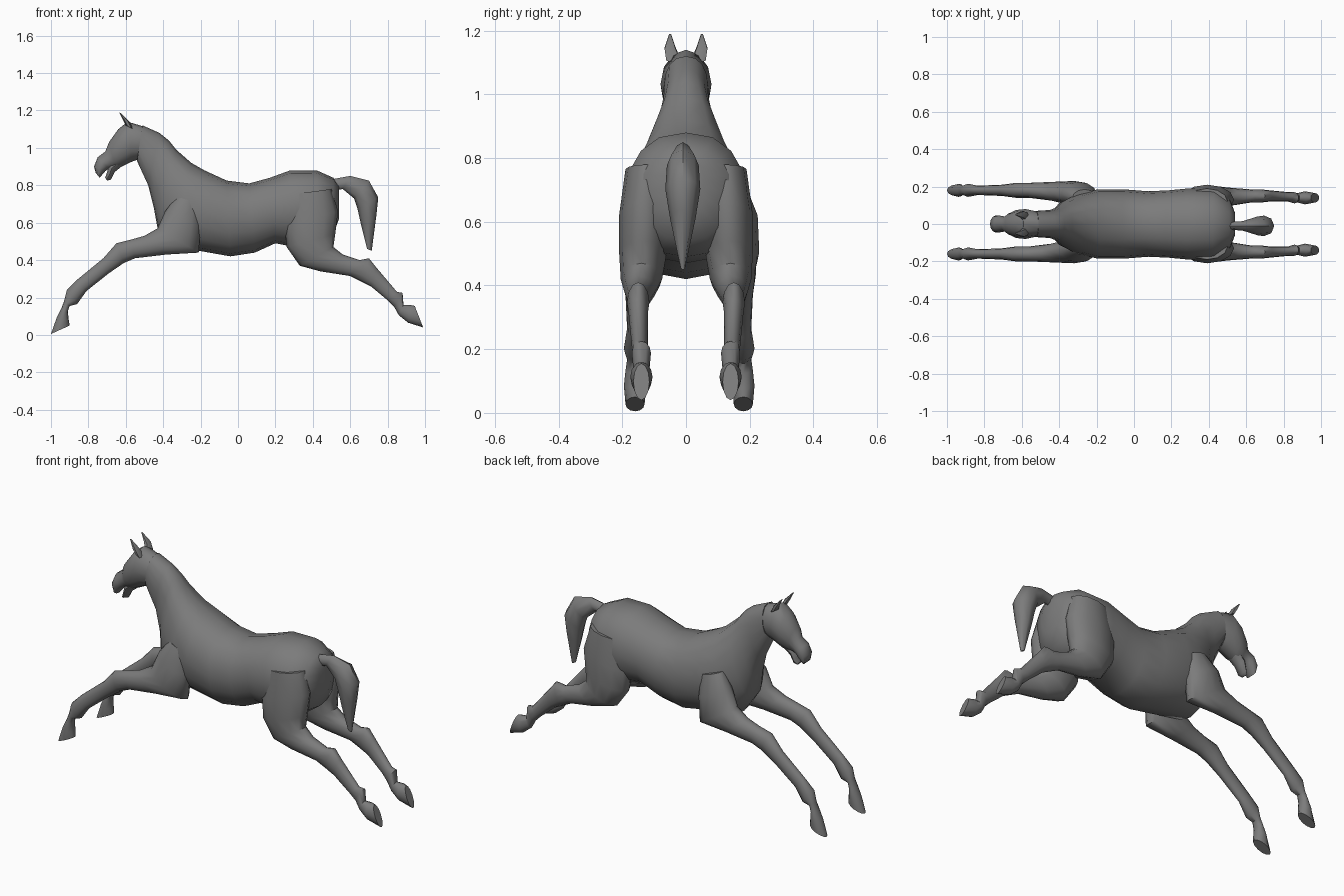
import bpy
import bmesh
import math
from mathutils import Vector

default_cube = bpy.data.objects.get("Cube")
if default_cube:
    bpy.data.objects.remove(default_cube, do_unlink=True)

# One plain coat colour
coat = bpy.data.materials.new("grey_coat")
coat.use_nodes = True
coat_colour = (0.2, 0.2, 0.2, 1)
coat.diffuse_color = coat_colour
coat.node_tree.nodes["Principled BSDF"].inputs["Base Color"].default_value = coat_colour


def loft(name, stations, sides=12, side=1, shift=0.0, fullness=1.0):
    """Skin rings along a limb. A station, in hundredths, is the upper edge (x, z),
    the lower edge (x, z), the sideways centre and the half width."""
    bm = bmesh.new()
    rings = []
    for station in stations:
        ux, uz, lx, lz, centre, half_width = [value / 100 for value in station]
        upper, lower = Vector((ux, 0, uz)), Vector((lx, 0, lz))
        middle, reach = (upper + lower) / 2, (upper - lower) / 2
        middle.y = centre * side + shift
        ring = []
        for i in range(sides):
            angle = math.tau * i / sides
            across = math.copysign(abs(math.sin(angle)) ** fullness, math.sin(angle))
            point = middle + reach * math.cos(angle)
            point.y += half_width * across
            ring.append(bm.verts.new(point))
        rings.append(ring)
    for first, second in zip(rings, rings[1:]):
        for i in range(sides):
            j = (i + 1) % sides
            bm.faces.new((first[i], first[j], second[j], second[i]))
    bm.faces.new(rings[0])
    bm.faces.new(rings[-1])
    bmesh.ops.recalc_face_normals(bm, faces=bm.faces[:])

    mesh = bpy.data.meshes.new(name)
    bm.to_mesh(mesh)
    bm.free()
    mesh.materials.append(coat)
    part = bpy.data.objects.new(name, mesh)
    bpy.context.collection.objects.link(part)
    bpy.ops.object.select_all(action="DESELECT")
    part.select_set(True)
    bpy.context.view_layer.objects.active = part
    bpy.ops.object.shade_smooth_by_angle(angle=math.radians(50))
    return part


# Rump, barrel, chest and neck in one skin
loft("body_and_neck", [
    (54, 80, 54, 62, 0, 6),
    (51, 84, 51, 54, 0, 14),
    (42, 88, 44, 49, 0, 19),
    (28, 88, 30, 47, 0, 19),
    (17, 84, 20, 49, 0, 18),
    (6, 81, 9, 44, 0, 17.5),
    (-6, 82.5, -4, 42, 0, 18.5),
    (-18, 88, -21, 45, 0, 18.5),
    (-25, 92, -36, 47, 0, 16),
    (-33, 99, -43, 57, 0, 12),
    (-37, 104, -45, 68, 0, 9),
    (-42, 108, -48, 80, 0, 7.5),
    (-51, 112, -54, 93, 0, 7),
], sides=16, fullness=0.85)

# Head with a narrow bridge and wider nostrils
loft("head", [
    (-49, 111, -53, 94, 0, 6.5),
    (-59, 114, -57, 92.5, 0, 8),
    (-64, 110, -62, 90, 0, 7.5),
    (-69, 103, -65.5, 89, 0, 5.5),
    (-71, 98, -67, 89, 0, 4),
    (-75, 95, -69, 89, 0, 4.5),
    (-77, 90, -71, 87.5, 0, 4.5),
    (-76, 86.5, -74, 84, 0, 3),
])
loft("lower_jaw", [
    (-66, 94, -61, 91, 0, 4),
    (-69, 91, -66, 87, 0, 3.5),
    (-70, 87, -68, 83, 0, 3),
    (-71, 84, -70, 82.5, 0, 2),
], sides=8)

# Tail arches out and hangs to a point
loft("tail", [
    (49, 83, 51, 77, -1, 2),
    (60, 85, 56, 78, -1, 2.5),
    (70, 82.5, 62, 73, -1, 5),
    (75, 73.5, 64, 67, -1, 5.5),
    (74, 64, 66, 58, -1, 4),
    (71.5, 45, 69, 46, -1, 0.7),
], sides=8)

# Shoulder to hoof, stretched forwards
front_leg = [
    (-33, 74, -20, 70, 13, 4.5),
    (-39, 66, -20, 58, 15, 6.5),
    (-43, 57, -21, 44, 15.5, 6.5),
    (-50, 53, -38, 43, 16.5, 5),
    (-57, 51, -55, 41, 17, 4),
    (-65, 49, -61, 38.5, 17, 4),
    (-72, 41, -69, 33, 17, 3),
    (-86, 29.5, -81, 23.5, 17, 2.5),
    (-91.5, 24, -86, 16.5, 17, 3.5),
    (-93, 18, -90, 15.5, 17, 2.5),
    (-94.5, 14, -91, 12.5, 17, 3),
    (-97, 9, -90.5, 8, 17, 3.5),
    (-100, 0.5, -90, 5, 17, 3),
]

# Haunch to hoof, stretched backwards
hind_leg = [
    (50, 78, 28, 75, 12, 7),
    (53.5, 66, 25, 58, 13, 8),
    (52, 54, 26, 47, 13.5, 7.5),
    (51, 47, 33, 37, 14, 6.5),
    (56, 43, 44, 34, 14.5, 5),
    (65, 40, 60, 31.5, 15, 3.5),
    (70, 41, 66, 28.5, 15, 3.5),
    (74, 36, 71, 26, 15, 3),
    (85, 23, 80, 18.5, 14.5, 2.5),
    (88, 22.5, 83.5, 15, 14, 3),
    (88.5, 16, 86, 10.5, 14, 2.5),
    (92, 16, 91, 6.5, 14, 3.5),
    (94.5, 15.5, 99, 4, 14, 2.5),
]

ear = [
    (-60, 112, -56, 110, 4, 2.5),
    (-61.5, 115, -58, 114, 5, 2),
    (-63.5, 119, -62.5, 118.5, 5, 0.4),
]

for label, side in (("near", -1), ("far", 1)):
    loft(label + "_front_leg", front_leg, side=side, shift=0.01)
    loft(label + "_hind_leg", hind_leg, side=side)
    loft(label + "_ear", ear, sides=6, side=side)
